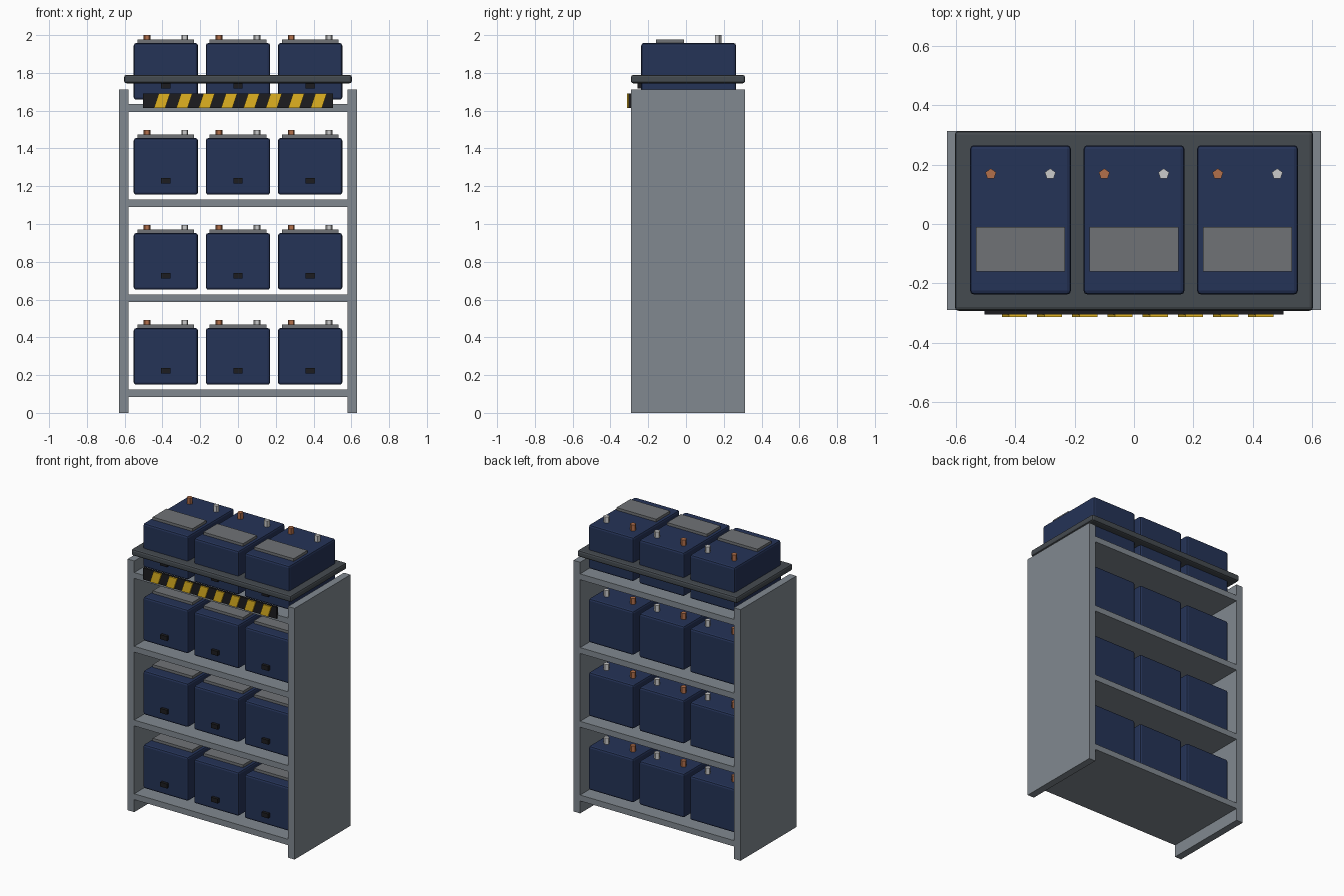
import bpy, bmesh

if "Cube" in bpy.data.objects:
    bpy.data.objects.remove(bpy.data.objects["Cube"])


def mat(name, rgb):
    m = bpy.data.materials.new(name)
    m.diffuse_color = (*rgb, 1)
    m.use_nodes = True
    m.node_tree.nodes["Principled BSDF"].inputs["Base Color"].default_value = m.diffuse_color
    return m


STEEL = mat("steel_grey", (0.22, 0.25, 0.28))
NAVY = mat("navy_case", (0.018, 0.033, 0.095))
PLATE = mat("plate_grey", (0.16, 0.17, 0.18))
DARK = mat("dark_tray", (0.06, 0.07, 0.08))
BLACK = mat("black", (0.012, 0.012, 0.014))
YELLOW = mat("hazard_yellow", (0.75, 0.45, 0.015))
COPPER = mat("copper", (0.45, 0.16, 0.07))
SILVER = mat("silver", (0.7, 0.7, 0.7))


def finish(bm, name, material, bevel=0, segments=1):
    me = bpy.data.meshes.new(name)
    bm.to_mesh(me)
    bm.free()
    ob = bpy.data.objects.new(name, me)
    bpy.context.collection.objects.link(ob)
    me.materials.append(material)
    if bevel:
        b = ob.modifiers.new("edge_bevel", 'BEVEL')
        b.width, b.segments = bevel, segments
    return ob


def box(name, material, x, y, z, bevel=0, segments=1, lean=0):
    """Box from (min, max) ranges; lean shifts the top along x."""
    bm = bmesh.new()
    bmesh.ops.create_cube(bm, size=1)
    for v in bm.verts:
        top = v.co.z > 0
        v.co = [r[c > 0] for r, c in zip((x, y, z), v.co)]
        if top:
            v.co.x += lean
    return finish(bm, name, material, bevel, segments)


def post(name, material, x, y, z0, z1, r, sides):
    bm = bmesh.new()
    bmesh.ops.create_cone(bm, cap_ends=True, segments=sides, radius1=r, radius2=r, depth=z1 - z0)
    bmesh.ops.translate(bm, verts=bm.verts, vec=(x, y, (z0 + z1) / 2))
    return finish(bm, name, material)


STEP = 0.503
DEPTH = (-0.29, 0.313)

# Rack side panels
box("side_panel_left", STEEL, (-0.63, -0.58), DEPTH, (0, 1.713))
box("side_panel_right", STEEL, (0.58, 0.63), DEPTH, (0, 1.713))

for row in range(4):
    z = row * STEP
    # Shelf
    box(f"shelf_{row}", STEEL, (-0.585, 0.585), DEPTH, (z + 0.085, z + 0.125))
    for col in range(3):
        cx = (col - 1) * 0.382
        tag = f"{row}_{col}"
        # Battery case, top plate, front vent
        box("battery_case_" + tag, NAVY, (cx - 0.17, cx + 0.17), (-0.237, 0.265),
            (z + 0.149, z + 0.449), 0.013, 2)
        box("battery_top_plate_" + tag, PLATE, (cx - 0.15, cx + 0.15), (-0.16, -0.01),
            (z + 0.44, z + 0.467))
        box("battery_vent_" + tag, BLACK, (cx - 0.025, cx + 0.025), (-0.257, -0.23),
            (z + 0.208, z + 0.238))
        # Terminals
        post("terminal_copper_" + tag, COPPER, cx - 0.1, 0.168, z + 0.435, z + 0.491, 0.019, 5)
        post("terminal_silver_" + tag, SILVER, cx + 0.1, 0.168, z + 0.435, z + 0.491, 0.019, 5)

# Dark tray around the top row
box("top_tray", DARK, (-0.603, 0.603), (-0.292, 0.313), (1.745, 1.789), 0.012, 2)

# Hazard board with slanted stripes
box("hazard_board", BLACK, (-0.503, 0.503), (-0.304, -0.289), (1.613, 1.692))
for i in range(8):
    x = -0.445 + i * 0.1185
    box(f"hazard_stripe_{i}", YELLOW, (x, x + 0.06), (-0.313, -0.303), (1.615, 1.69), lean=0.025)
